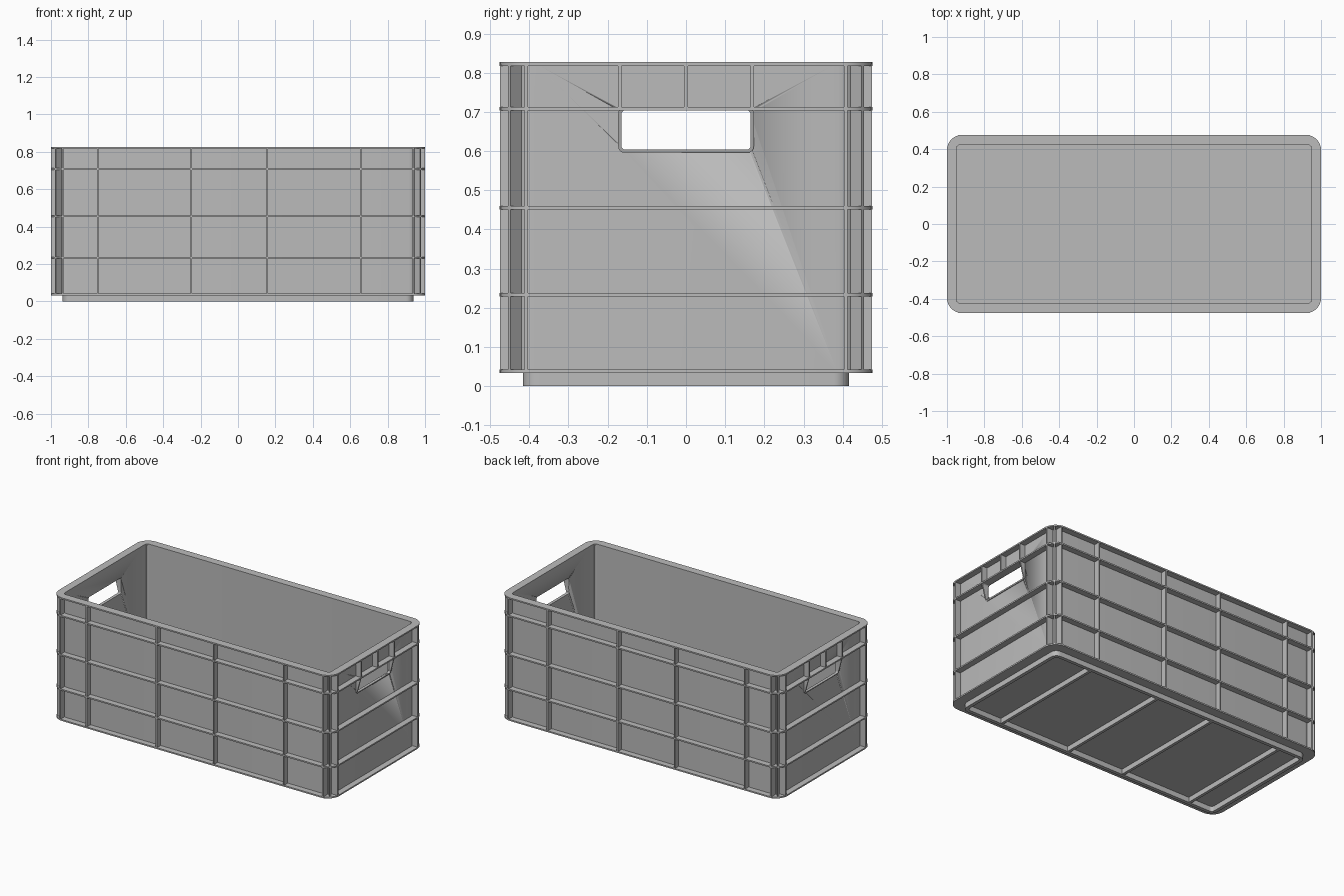
import bpy, bmesh, math
from mathutils import Matrix, Vector

cube = bpy.data.objects.get("Cube")
if cube:
    bpy.data.objects.remove(cube, do_unlink=True)

GREY = (0.5, 0.5, 0.5, 1.0)
mat = bpy.data.materials.new("grey plastic")
mat.use_nodes = True
mat.diffuse_color = GREY
mat.node_tree.nodes["Principled BSDF"].inputs["Base Color"].default_value = GREY

# Main sizes as (half length, half width, corner radius)
RIM = (1.0, 0.476, 0.08)
WALL = (0.962, 0.438, 0.05)
CAVITY = (0.95, 0.425, 0.02)
FOOT = (0.937, 0.416, 0.04)
FOOT_IN = (0.915, 0.394, 0.02)
FLOOR, TOP = 0.033, 0.827
RIB = 0.009                       # rib thickness
LEVELS = (0.233, 0.456, 0.708)    # horizontal rib heights
COLUMNS = (-0.75, -0.25, 0.157, 0.657)


def finish(name, bm, smooth=False):
    bmesh.ops.recalc_face_normals(bm, faces=bm.faces)
    mesh = bpy.data.meshes.new(name)
    bm.to_mesh(mesh)
    bm.free()
    mesh.materials.append(mat)
    ob = bpy.data.objects.new(name, mesh)
    bpy.context.collection.objects.link(ob)
    if smooth:
        bpy.ops.object.select_all(action="DESELECT")
        ob.select_set(True)
        bpy.context.view_layer.objects.active = ob
        bpy.ops.object.shade_smooth_by_angle(angle=math.radians(30))
    return ob


def outline(size, steps=8):
    """Rounded rectangle as 2D points."""
    a, b, r = size
    pts = []
    for k, (sx, sy) in enumerate(((1, 1), (-1, 1), (-1, -1), (1, -1))):
        for i in range(steps + 1):
            t = math.pi / 2 * (k + i / steps)
            pts.append((sx * (a - r) + r * math.cos(t), sy * (b - r) + r * math.sin(t)))
    return pts


def add_ring(bm, outer, inner, z0, z1):
    """Closed band between two rounded rectangles."""
    loops = [[bm.verts.new((x, y, z)) for x, y in outline(s)]
             for s, z in ((outer, z0), (outer, z1), (inner, z1), (inner, z0))]
    n = len(loops[0])
    for k in range(4):
        p, q = loops[k], loops[(k + 1) % 4]
        for i in range(n):
            j = (i + 1) % n
            bm.faces.new((p[i], p[j], q[j], q[i]))


def ring(name, outer, inner, z0, z1):
    bm = bmesh.new()
    add_ring(bm, outer, inner, z0, z1)
    return finish(name, bm, True)


def slab(name, size, z0, z1):
    bm = bmesh.new()
    face = bm.faces.new([bm.verts.new((x, y, z0)) for x, y in outline(size)])
    ext = bmesh.ops.extrude_face_region(bm, geom=[face])
    verts = [v for v in ext["geom"] if isinstance(v, bmesh.types.BMVert)]
    bmesh.ops.translate(bm, verts=verts, vec=(0, 0, z1 - z0))
    return finish(name, bm, True)


def add_box(bm, centre, size, turn=0.0):
    m = (Matrix.Translation(centre) @ Matrix.Rotation(turn, 4, "Z")
         @ Matrix.Diagonal((*size, 1)))
    bmesh.ops.create_cube(bm, size=1, matrix=m)


# Shell, floor, rim and foot
shell = ring("shell_wall", WALL, CAVITY, FLOOR, TOP - 0.001)
slab("floor_plate", RIM, FLOOR, FLOOR + RIB)
ring("top_rim", RIM, CAVITY, TOP - RIB, TOP)
ring("foot_ring", FOOT, FOOT_IN, 0, FLOOR + 0.002)

# Horizontal ribs round the whole box
for i, z in enumerate(LEVELS):
    ring(f"horizontal_rib_{i + 1}", RIM, (0.956, 0.431, 0.03), z - RIB / 2, z + RIB / 2)

# Upright ribs on the long sides and short ends
low, high = FLOOR + 0.005, TOP - 0.004
mid, tall = (low + high) / 2, high - low
bm = bmesh.new()
for side in (-1, 1):
    for x in COLUMNS + (-0.937, 0.937):
        add_box(bm, (x, side * 0.4535, mid), (RIB, 0.043, tall))
finish("long_side_ribs", bm)

bm = bmesh.new()
for side in (-1, 1):
    for y in (-0.408, 0.408):
        add_box(bm, (side * 0.977, y, mid), (0.043, RIB, tall))
    for y in (-0.169, 0, 0.169):
        add_box(bm, (side * 0.977, y, (LEVELS[2] + high) / 2),
                (0.043, RIB, high - LEVELS[2]))
finish("end_ribs", bm)

# Diagonal ribs in the corners
bm = bmesh.new()
for sx in (-1, 1):
    for sy in (-1, 1):
        d = Vector((sx, sy, 0)).normalized() * 0.054
        add_box(bm, (sx * 0.92 + d.x, sy * 0.396 + d.y, mid),
                (0.048, RIB, tall), math.atan2(sy, sx))
finish("corner_ribs", bm)

# Cross ribs under the floor
bm = bmesh.new()
for x in COLUMNS:
    add_box(bm, (x, 0, FLOOR / 2 + 0.001), (0.018, 0.8, FLOOR))
finish("underside_ribs", bm)

# Hand holes through both ends
HOLE = (0.165, 0.05, 0.01)
FRAME = (0.173, 0.058, 0.016)
HOLE_Z = 0.654
stand = Matrix(((0, 0, 1, 0), (1, 0, 0, 0), (0, 1, 0, HOLE_Z), (0, 0, 0, 1)))
cutter = slab("hand_hole_cutter", HOLE, -1.2, 1.2)
cutter.data.transform(stand)
cutter.hide_render = True
cut = shell.modifiers.new("hand_holes", "BOOLEAN")
cut.operation, cut.solver, cut.object = "DIFFERENCE", "EXACT", cutter
bpy.ops.object.select_all(action="DESELECT")
bpy.context.view_layer.objects.active = shell
shell.select_set(True)
bpy.ops.object.modifier_apply(modifier=cut.name)
bpy.data.objects.remove(cutter, do_unlink=True)

# Hand hole frames, tapering into the wall at the bottom
for side, name in ((1, "left"), (-1, "right")):
    bm = bmesh.new()
    add_ring(bm, FRAME, HOLE, 0.952, 0.998)
    bm.transform(stand)
    for v in bm.verts:
        if v.co.x > 0.97:
            t = (v.co.z - (HOLE_Z - FRAME[1])) / (2 * FRAME[1])
            v.co.x = 0.967 + 0.031 * t
        v.co.x *= side
    finish(f"{name}_hand_hole_frame", bm, True)
